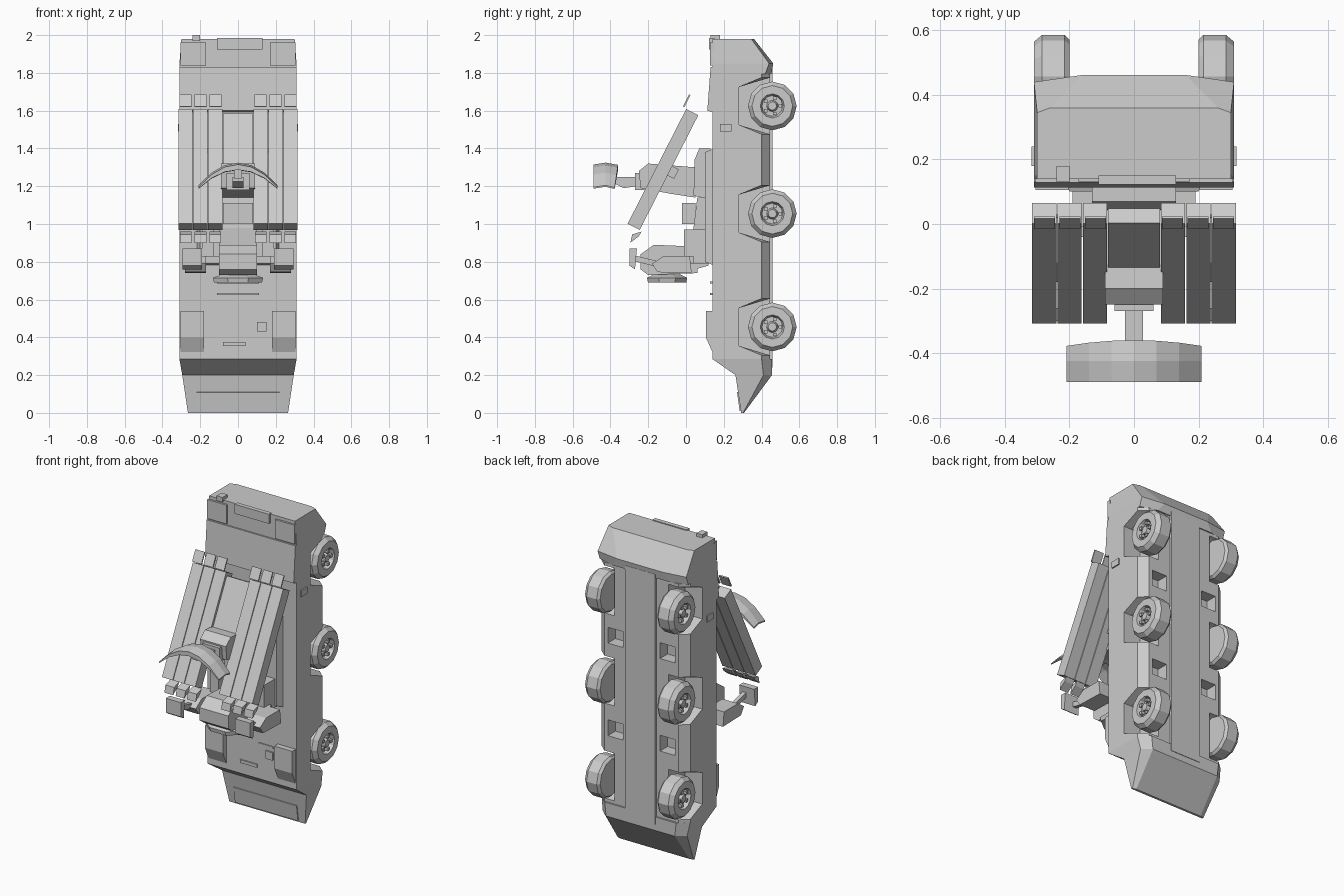
import bpy, bmesh, math
from mathutils import Vector

C = bpy.context


def make(name, verts, faces, mirror=False):
    me = bpy.data.meshes.new(name)
    if mirror:
        n = len(verts)
        verts = list(verts) + [(-v[0], v[1], v[2]) for v in verts]
        faces = faces + [[i + n for i in reversed(f)] for f in faces]
    me.from_pydata(verts, [], faces)
    bm = bmesh.new()
    bm.from_mesh(me)
    bmesh.ops.recalc_face_normals(bm, faces=bm.faces[:])
    bm.to_mesh(me)
    bm.free()
    ob = bpy.data.objects.new(name, me)
    C.collection.objects.link(ob)
    return ob


def loft(name, rings, mirror=False):
    n = len(rings[0])
    faces = [list(range(n)), list(range((len(rings) - 1) * n, len(rings) * n))]
    for k in range(len(rings) - 1):
        for i in range(n):
            j = (i + 1) % n
            faces.append([k * n + i, k * n + j, (k + 1) * n + j, (k + 1) * n + i])
    return make(name, [p for r in rings for p in r], faces, mirror)


def prism(name, x0, x1, yz, mirror=False):
    return loft(name, [[(x, y, z) for y, z in yz] for x in (x0, x1)], mirror)


def box(name, x0, x1, y0, y1, z0, z1, mirror=False):
    return prism(name, x0, x1, [(y0, z0), (y1, z0), (y1, z1), (y0, z1)], mirror)


def bar(name, x0, x1, a, b, t, mirror=False):
    # slab of thickness t running from a to b in the side (y, z) plane
    a, b = Vector(a), Vector(b)
    d = (b - a).normalized()
    n = Vector((d.y, -d.x)) * t / 2
    return prism(name, x0, x1, [a + n, b + n, b - n, a - n], mirror)


def circle(r, cy, cz, n, off=0.0):
    return [(cy + r * math.cos(2 * math.pi * (i + off) / n),
             cz + r * math.sin(2 * math.pi * (i + off) / n)) for i in range(n)]


# Hull nose and tail: cross-sections along z; they meet the straight middle
def section(z, w, yt, ys, b, yb):
    return [(-w, yt, z), (w, yt, z), (w, ys, z), (b, yb, z), (-b, yb, z), (-w, ys, z)]


loft("hull_nose", [
    section(0.0, 0.265, 0.292, 0.302, 0.24, 0.307),
    section(0.2, 0.295, 0.262, 0.41, 0.24, 0.455),
    section(0.285, 0.31, 0.14, 0.40, 0.25, 0.455)])
loft("hull_tail", [
    section(1.795, 0.31, 0.14, 0.42, 0.20, 0.452),
    section(1.85, 0.31, 0.14, 0.44, 0.16, 0.462),
    section(1.98, 0.30, 0.14, 0.345, 0.26, 0.36)])
box("hull_core", -0.13, 0.13, 0.14, 0.445, 0.285, 1.795)
box("belly_strip", -0.105, 0.105, 0.44, 0.458, 0.24, 1.82)

# Hull sides: profile with angular wheel arches and square underside pockets
WHEELS = (0.455, 1.055, 1.625)
POCKETS = (0.755, 1.34)


def hull_profile(floor, arches, pockets):
    cuts = [(z, 0.15, 0.10, 0.28) for z in WHEELS if arches]
    cuts += [(z, 0.05, 0.05, 0.37) for z in POCKETS if pockets]
    pts = [(0.14, 0.285), (floor, 0.285)]
    for z, wide, narrow, deep in sorted(cuts):
        pts += [(floor, z - wide), (deep, z - narrow), (deep, z + narrow), (floor, z + wide)]
    return pts + [(floor, 1.795), (0.14, 1.795)]


prism("hull_floor", 0.13, 0.19, hull_profile(0.445, False, True), True)
prism("arch_inner", 0.19, 0.235, hull_profile(0.445, True, True), True)
loft("hull_side", [[(x, y, z) for y, z in hull_profile(f, True, False)]
                   for x, f in ((0.235, 0.445), (0.26, 0.445), (0.31, 0.40))], True)

# Wheels: lathed tyres with recessed hubs
tyre = [(0.2, 0.06), (0.2, 0.115), (0.215, 0.129), (0.285, 0.129), (0.31, 0.108),
        (0.31, 0.064), (0.283, 0.055), (0.283, 0.03), (0.305, 0.022)]
for z in WHEELS:
    loft("wheel", [[(x, y, zz) for y, zz in circle(r, 0.457, z, 12)] for x, r in tyre], True)
    box("wheel_stub", 0.17, 0.21, 0.39, 0.43, z - 0.03, z + 0.03, True)
    for k in range(5):
        a = 2 * math.pi * k / 5
        y, zz = 0.457 + 0.042 * math.cos(a), z + 0.042 * math.sin(a)
        box("wheel_bolt", 0.28, 0.305, y - 0.009, y + 0.009, zz - 0.009, zz + 0.009, True)

# Cab roof blocks, hatches and nose panel
prism("cab_roof_block", 0.18, 0.305, [(0.15, 0.30), (0.105, 0.40), (0.105, 0.54), (0.15, 0.54)], True)
bar("nose_panel", -0.22, 0.22, (0.29, 0.01), (0.276, 0.11), 0.012)
box("roof_vent", -0.08, 0.04, 0.132, 0.15, 0.355, 0.375)
box("roof_cap", 0.10, 0.15, 0.13, 0.15, 0.43, 0.48)
box("roof_strip", 0.05, 0.15, 0.134, 0.15, 0.50, 0.515)
for z in (0.63, 0.69):
    box("roof_rail", -0.11, 0.11, 0.128, 0.15, z - 0.006, z + 0.006)

# Engine deck at the tail
prism("deck_plate", -0.31, 0.31, [(0.15, 1.59), (0.113, 1.60), (0.13, 1.83), (0.15, 1.83)])
box("deck_grille", -0.11, 0.13, 0.122, 0.15, 1.925, 1.985)
box("deck_hatch", 0.17, 0.305, 0.128, 0.15, 1.84, 1.96, True)
box("tail_light", -0.24, -0.2, 0.13, 0.18, 1.97, 2.0)
box("side_vent", 0.30, 0.318, 0.18, 0.24, 1.49, 1.53, True)

# Turret base and body
loft("turret_base", [[(-w, y, z0), (w, y, z0), (w, y, z1), (-w, y, z1)]
                     for y, w, z0, z1 in ((0.15, 0.22, 0.78, 1.40), (0.10, 0.20, 0.80, 1.38))])
prism("turret_rear", -0.13, 0.13, [(0.13, 1.13), (0.04, 1.15), (0.045, 1.34), (0.07, 1.40), (0.13, 1.40)])
prism("turret_front", -0.10, 0.10, [(0.12, 0.78), (0.05, 0.76), (0.04, 0.98), (0.06, 1.14), (0.12, 1.14)])
box("turret_link", -0.08, 0.08, -0.02, 0.05, 1.00, 1.11)
bar("pod_bridge", -0.08, 0.08, (0.025, 1.575), (-0.145, 1.24), 0.05)

# Missile pods: three tubes per side with open lids at both ends
for k in range(3):
    x0 = 0.083 + 0.079 * k
    x1 = x0 + 0.075
    bar("missile_tube", x0, x1, (0.033, 1.592), (-0.277, 0.985), 0.072, True)
    bar("tube_rear_lid", x0 + 0.004, x1 - 0.006, (-0.012, 1.62), (0.02, 1.685), 0.008, True)
    prism("tube_front_lid", x0 + 0.006, x1 - 0.008,
          [(-0.295, 0.90), (-0.285, 0.945), (-0.235, 0.96), (-0.25, 0.935)], True)
bar("pod_crossbeam", -0.12, 0.12, (-0.06, 1.30), (-0.085, 1.25), 0.05)

# Search radar: mast, head and curved dish
prism("radar_mast", -0.09, 0.09, [(0.05, 1.14), (-0.08, 1.16), (-0.24, 1.19), (-0.25, 1.28), (-0.20, 1.32), (0.05, 1.30)])
box("radar_head", -0.06, 0.06, -0.27, -0.22, 1.18, 1.27)
prism("dish_arm", -0.028, 0.028, [(-0.26, 1.20), (-0.33, 1.19), (-0.40, 1.225), (-0.40, 1.25), (-0.26, 1.25)])
box("dish_back", -0.02, 0.02, -0.43, -0.38, 1.24, 1.305)
rings = []
for i in range(7):
    t = -1 + i / 3
    x, h = 0.21 * t, 1.325 - 0.12 * t * t
    th = 0.008 + 0.02 * (1 - t * t)
    yb = -0.36 - 0.018 * t * t
    rings.append([(x, -0.49, h - 0.01), (x, -0.425, h), (x, yb, h - 0.012),
                  (x, yb, h - th - 0.012), (x, -0.425, h - th), (x, -0.49, h - th - 0.01)])
loft("radar_dish", rings)

# Tracking radar at the front of the turret
prism("tracker_body", -0.10, 0.10, [(0.06, 0.74), (-0.20, 0.73), (-0.24, 0.76), (-0.24, 0.84), (-0.17, 0.89), (0.06, 0.88)])
loft("tracker_face", [[(r * math.cos(math.pi * (i + 0.5) / 4) * 1.25, -0.10 + r * math.sin(math.pi * (i + 0.5) / 4), z)
                       for i in range(8)] for z, r in ((0.735, 0.07), (0.715, 0.115), (0.69, 0.11))])
box("tracker_arm", -0.21, 0.21, -0.04, 0.04, 0.79, 0.83)

# Side mounts carrying the lower ends of the pods
prism("pod_pivot", 0.17, 0.28, [(0.03, 0.74), (-0.15, 0.745), (-0.18, 0.79), (-0.12, 0.83), (0.02, 0.83)], True)
box("pod_bracket", 0.13, 0.19, -0.01, 0.13, 0.79, 0.97, True)
prism("blast_guard", 0.19, 0.295, [(-0.30, 0.78), (-0.30, 0.87), (-0.26, 0.87), (-0.27, 0.76)], True)
bar("pod_strut", 0.21, 0.235, (-0.28, 0.82), (-0.12, 0.78), 0.03, True)
